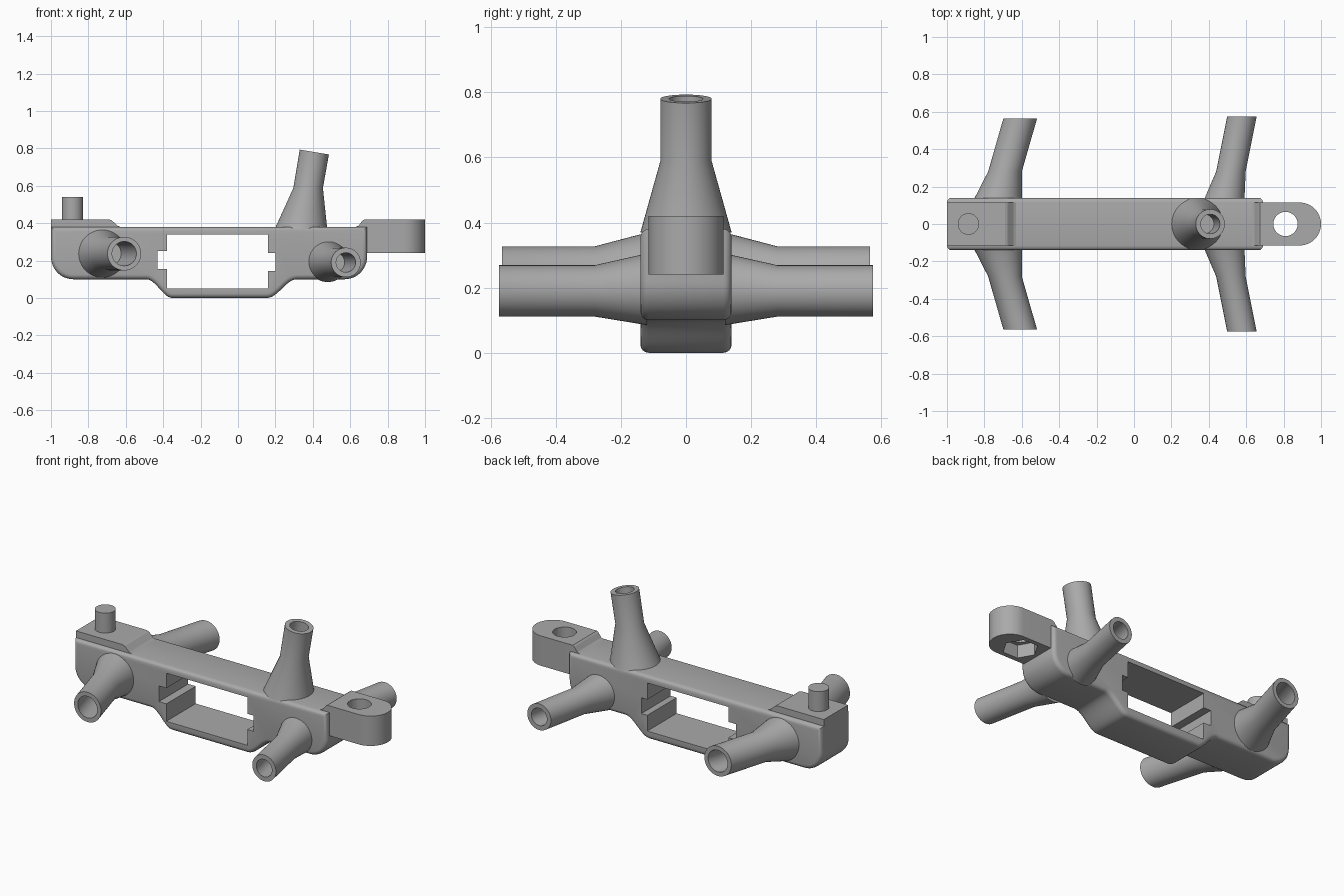
import bpy, bmesh
from math import sin, cos, pi, radians
from mathutils import Vector, Matrix

cube = bpy.data.objects.get("Cube")
if cube:
    bpy.data.objects.remove(cube)

grey = bpy.data.materials.new("plain_grey")
grey.use_nodes = True
COLOUR = (0.4, 0.4, 0.4, 1)
grey.diffuse_color = COLOUR
grey.node_tree.nodes["Principled BSDF"].inputs["Base Color"].default_value = COLOUR


def finish(name, bm):
    bmesh.ops.recalc_face_normals(bm, faces=bm.faces[:])
    mesh = bpy.data.meshes.new(name)
    bm.to_mesh(mesh)
    bm.free()
    mesh.materials.append(grey)
    ob = bpy.data.objects.new(name, mesh)
    bpy.context.collection.objects.link(ob)
    return ob


def prism(name, outline, axis, low, high, rounding=0):
    """Extrude a 2D outline along y (outline in xz) or z (outline in xy)."""
    bm = bmesh.new()
    place = (lambda p, h: (p[0], h, p[1])) if axis == "y" else (lambda p, h: (p[0], p[1], h))
    rings = [[bm.verts.new(place(p, h)) for p in outline] for h in (low, high)]
    caps = [bm.faces.new(r) for r in rings]
    n = len(outline)
    for i in range(n):
        j = (i + 1) % n
        bm.faces.new((rings[0][i], rings[0][j], rings[1][j], rings[1][i]))
    if rounding:
        bmesh.ops.recalc_face_normals(bm, faces=bm.faces[:])
        edges = list({e for f in caps for e in f.edges})
        bmesh.ops.bevel(bm, geom=edges, offset=rounding, segments=4,
                        profile=0.5, affect="EDGES")
    return finish(name, bm)


def arc(cx, cy, r, start, end, steps=12):
    angles = [radians(start + (end - start) * i / steps) for i in range(steps + 1)]
    return [(cx + r * cos(a), cy + r * sin(a)) for a in angles]


def s_curve(x0, z0, x1, z1, steps=12):
    pts = []
    for i in range(steps + 1):
        t = i / steps
        pts.append((x0 + (x1 - x0) * t, z0 + (z1 - z0) * (1 - cos(pi * t)) / 2))
    return pts


def smooth(ob):
    bpy.ops.object.select_all(action="DESELECT")
    ob.select_set(True)
    bpy.context.view_layer.objects.active = ob
    bpy.ops.object.shade_smooth_by_angle(angle=radians(30))


def cut(ob, cutter):
    smooth(ob)
    mod = ob.modifiers.new("cut", "BOOLEAN")
    mod.operation = "DIFFERENCE"
    mod.solver = "EXACT"
    mod.object = cutter
    bpy.ops.object.modifier_apply(modifier=mod.name)
    bpy.data.objects.remove(cutter)


def tube(name, sections, normals, bore):
    """Loft circles (centre, radius) to the open end, then back down the bore."""
    rings = [(Vector(c), r, n) for (c, r), n in zip(sections, normals)]
    rings += [(Vector(c), bore, n) for (c, r), n in zip(sections[:0:-1], normals[:0:-1])]
    bm = bmesh.new()
    n = 48
    loops = []
    for centre, radius, normal in rings:
        turn = Vector((0, 0, 1)).rotation_difference(Vector(normal)).to_matrix()
        loops.append([bm.verts.new(centre + turn @ Vector(
            (radius * cos(2 * pi * i / n), radius * sin(2 * pi * i / n), 0))) for i in range(n)])
    for a, b in zip(loops, loops[1:]):
        for i in range(n):
            j = (i + 1) % n
            bm.faces.new((a[i], a[j], b[j], b[i]))
    bm.faces.new(loops[0])
    bm.faces.new(loops[-1])
    smooth(finish(name, bm))


# Main body with a dropped belly and rounded long edges
outline = [(-1, 0.38)]
outline += arc(-0.88, 0.22, 0.12, 180, 270)
outline += s_curve(-0.49, 0.10, -0.35, 0)
outline += s_curve(0.155, 0, 0.315, 0.10)
outline += arc(0.57, 0.22, 0.12, 270, 360)
outline += [(0.69, 0.38)]
body = prism("body", outline, "y", -0.14, 0.14, 0.025)

# Through window with a notch at each end
window = [(-0.38, 0.05), (0.16, 0.05), (0.16, 0.145), (0.2, 0.145), (0.2, 0.24), (0.16, 0.24),
          (0.16, 0.34), (-0.38, 0.34), (-0.38, 0.25), (-0.43, 0.25), (-0.43, 0.155), (-0.38, 0.155)]
cut(body, prism("window_cutter", window, "y", -0.3, 0.3))
smooth(body)

# Raised pad and peg at the right end
prism("raised_pad", [(-1, 0.36), (-0.63, 0.36), (-0.63, 0.38), (-0.645, 0.387),
                     (-0.675, 0.415), (-0.69, 0.42), (-1, 0.42)], "y", -0.115, 0.115)
smooth(prism("peg", arc(-0.885, 0, 0.057, 0, 350, 35), "z", 0.4, 0.54))

# Coupling lug with a bolt hole, a hexagonal nut pocket and a ramp to the body
lug = prism("coupling_lug", [(0.675, -0.115)] + arc(0.885, 0, 0.115, -90, 90, 24)
            + [(0.675, 0.115)], "z", 0.24, 0.42)
cut(lug, prism("bolt_hole_cutter", arc(0.81, 0, 0.065, 0, 350, 35), "z", 0.1, 0.6))
cut(lug, prism("nut_pocket_cutter", arc(0.81, 0, 0.1, 0, 300, 5), "z", 0.1, 0.32))
smooth(lug)
prism("lug_ramp", [(0.63, 0.36), (0.675, 0.36), (0.675, 0.42), (0.665, 0.413),
                   (0.645, 0.387), (0.63, 0.38)], "y", -0.115, 0.115)

# Side tubes, mirrored front and back
for side, label in ((-1, "front"), (1, "back")):
    tube("right_" + label + "_tube",
         [((-0.73, side * 0.12, 0.237), 0.132), ((-0.69, side * 0.28, 0.237), 0.09),
          ((-0.608, side * 0.565, 0.237), 0.09)], [(0, side, 0)] * 3, 0.065)
    tube("left_" + label + "_tube",
         [((0.48, side * 0.12, 0.195), 0.11), ((0.518, side * 0.28, 0.19), 0.079),
          ((0.577, side * 0.575, 0.19), 0.079)], [(0, side, 0)] * 3, 0.052)

# Tilted tube on top
tilt = (sin(radians(9.5)), 0, cos(radians(9.5)))
tube("top_tube", [((0.337, 0, 0.37), 0.14), ((0.375, 0, 0.588), 0.079),
                  ((0.408, 0, 0.78), 0.079)], [(0, 0, 1), (0, 0, 1), tilt], 0.052)
